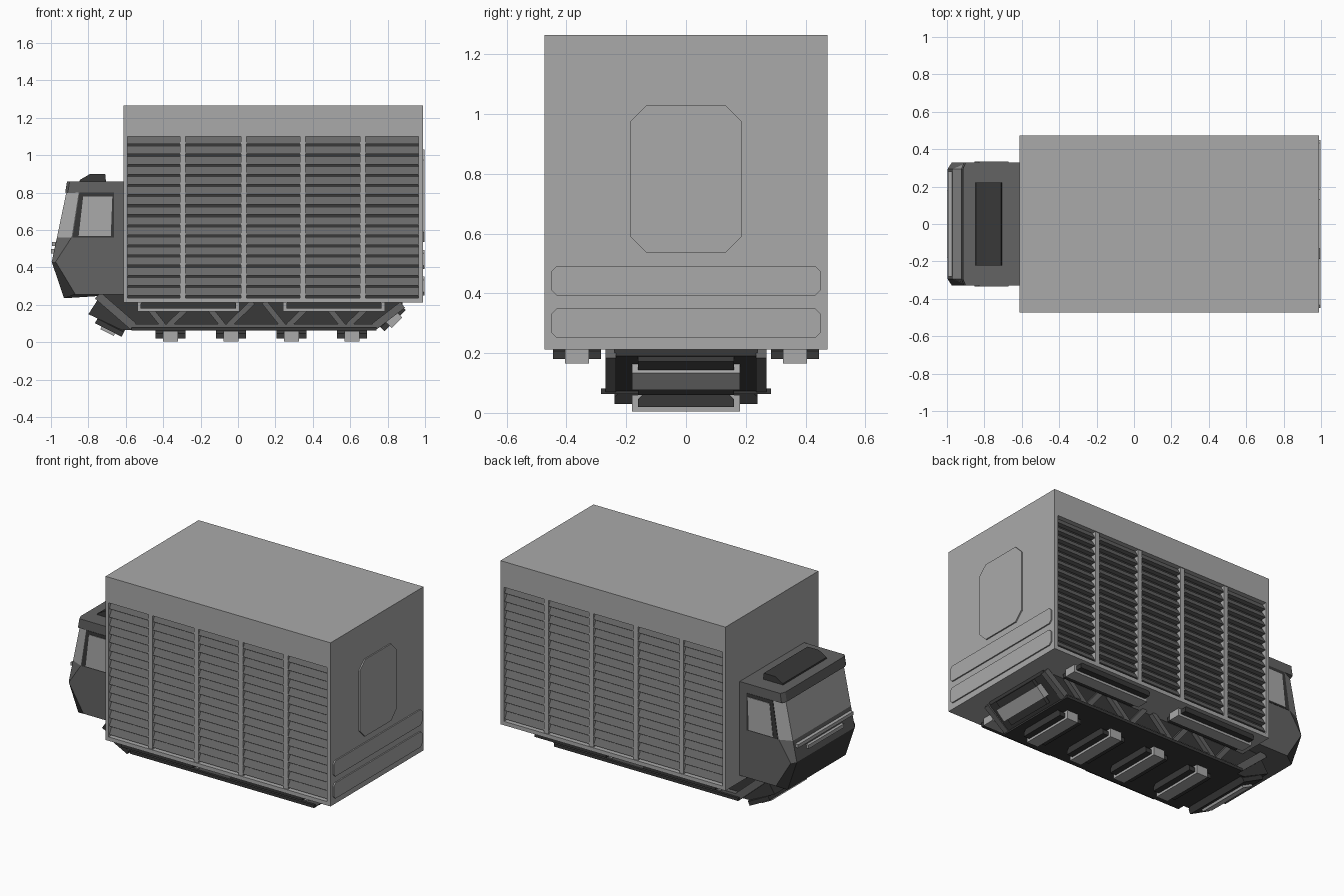
import bpy, bmesh, math
from mathutils import Matrix, Vector

if "Cube" in bpy.data.objects:
    bpy.data.objects.remove(bpy.data.objects["Cube"])


def material(name, v):
    m = bpy.data.materials.new(name)
    m.diffuse_color = (v, v, v, 1)
    m.use_nodes = True
    m.node_tree.nodes["Principled BSDF"].inputs["Base Color"].default_value = m.diffuse_color
    return m


LIGHT = material("light grey", 0.40)
MID = material("mid grey", 0.125)
DARK = material("dark grey", 0.04)
SLAT = material("slat grey", 0.14)


def finish(name, bm, mats):
    bmesh.ops.recalc_face_normals(bm, faces=bm.faces)
    me = bpy.data.meshes.new(name)
    bm.to_mesh(me)
    bm.free()
    for m in mats:
        me.materials.append(m)
    ob = bpy.data.objects.new(name, me)
    bpy.context.collection.objects.link(ob)
    return ob


def prism(name, pts, lo, hi, mat, axis="y", mtx=None):
    """Extrude a profile: xz points along y, or yz points along x."""
    bm = bmesh.new()

    def co(p, t):
        return (p[0], t, p[1]) if axis == "y" else (t, p[0], p[1])
    a = [bm.verts.new(co(p, lo)) for p in pts]
    b = [bm.verts.new(co(p, hi)) for p in pts]
    n = len(pts)
    bm.faces.new(a)
    bm.faces.new(b[::-1])
    for i in range(n):
        bm.faces.new((a[i], b[i], b[(i + 1) % n], a[(i + 1) % n]))
    if mtx:
        bm.transform(mtx)
    return finish(name, bm, [mat])


def box(name, x0, x1, y0, y1, z0, z1, mat, mtx=None):
    return prism(name, [(x0, z0), (x1, z0), (x1, z1), (x0, z1)], y0, y1, mat, "y", mtx)


def octagon(u0, u1, v0, v1, c):
    return [(u0 + c, v0), (u1 - c, v0), (u1, v0 + c), (u1, v1 - c),
            (u1 - c, v1), (u0 + c, v1), (u0, v1 - c), (u0, v0 + c)]


def strut(name, p, q, w, y0, y1, mat):
    p, q = Vector(p), Vector(q)
    d = (q - p).normalized() * w / 2
    n = Vector((-d.y, d.x))
    prism(name, [p - n, q - n, q + n, p + n], y0, y1, mat)


# cargo container: core, roof band, sill and corner posts around the louvres
Y = 0.473
box("container_core", -0.60, 0.98, -0.435, 0.435, 0.22, 1.25, DARK)
box("container_roof", -0.612, 0.99, -Y, Y, 1.10, 1.265, LIGHT)
box("container_floor", -0.612, 0.99, -Y, Y, 0.212, 0.237, LIGHT)
box("container_front_wall", -0.612, -0.59, -Y, Y, 0.237, 1.10, LIGHT)
box("container_rear_wall", 0.965, 0.99, -Y, Y, 0.237, 1.10, LIGHT)

# louvred sides
rows = 16
step = (1.10 - 0.237) / rows
for s in (-1, 1):
    for i, x in enumerate((-0.295, 0.03, 0.347, 0.667)):
        box(f"side_post_{i}", x - 0.015, x + 0.015, s * 0.43, s * 0.468, 0.237, 1.10, LIGHT)
    for i in range(rows):
        z = 0.237 + i * step
        prism(f"louvre_slat_{i}",
              [(s * 0.466, z + 0.013), (s * 0.443, z + step - 0.001),
               (s * 0.434, z + step - 0.001), (s * 0.434, z + 0.013)],
              -0.59, 0.965, SLAT, "x")

# rear door and rear rub plates
prism("rear_door", octagon(-0.187, 0.187, 0.535, 1.03, 0.055), 0.985, 0.998, LIGHT, "x")
for z in (0.25, 0.392):
    prism("rear_plate", octagon(-0.45, 0.45, z, z + 0.1, 0.018), 0.985, 0.998, LIGHT, "x")

# cab: stacked outlines (height, front x, corner x), front corners cut off
bm = bmesh.new()
rings = []
for z, xf, xc in ((0.86, -0.914, -0.90), (0.80, -0.924, -0.91), (0.80, -0.918, -0.852),
                  (0.56, -0.968, -0.89), (0.43, -0.996, -0.975), (0.235, -0.93, -0.87)):
    zb = 0.256 if z < 0.3 else z
    rings.append([bm.verts.new(c) for c in (
        (-0.605, -0.328, zb), (xc, -0.328, zb), (xf, -0.295, z),
        (xf, 0.295, z), (xc, 0.328, zb), (-0.605, 0.328, zb))])
bm.faces.new(rings[0])
bm.faces.new(rings[-1])
for r in range(len(rings) - 1):
    for i in range(6):
        j = (i + 1) % 6
        f = bm.faces.new((rings[r][i], rings[r][j], rings[r + 1][j], rings[r + 1][i]))
        if i in (1, 2, 3):          # windscreen band, then dark bumper
            f.material_index = {2: 1, 4: 2}.get(r, 0)
finish("cab", bm, [MID, LIGHT, DARK])

# side windows with dark frames
for s in (-1, 1):
    prism("window_frame", [(-0.848, 0.80), (-0.662, 0.80), (-0.662, 0.56), (-0.885, 0.56)],
          s * 0.32, s * 0.330, DARK)
    prism("side_window", [(-0.828, 0.778), (-0.672, 0.778), (-0.68, 0.568), (-0.852, 0.568)],
          s * 0.32, s * 0.333, LIGHT)

# nose light bars and roof pod
box("upper_nose_bar", -0.995, -0.95, -0.28, 0.28, 0.515, 0.537, LIGHT)
box("lower_nose_bar", -1.0, -0.95, -0.18, 0.18, 0.474, 0.498, LIGHT)
prism("roof_pod", [(-0.85, 0.85), (-0.845, 0.868), (-0.79, 0.90), (-0.71, 0.90), (-0.705, 0.85)],
      -0.223, 0.223, DARK)

# under-hull with belly plate
prism("hull", [(-0.73, 0.258), (-0.80, 0.15), (-0.62, 0.065), (0.73, 0.065),
               (0.88, 0.19), (0.88, 0.215), (-0.61, 0.22), (-0.61, 0.258)], -0.24, 0.24, DARK)
box("belly_plate", -0.57, 0.74, -0.285, 0.285, 0.063, 0.082, DARK)

# side trusses
for s in (-1, 1):
    y0, y1 = s * 0.235, s * 0.27
    strut("truss_bottom_rail", (-0.57, 0.088), (0.74, 0.088), 0.02, y0, y1, MID)
    strut("truss_front_beam", (-0.75, 0.25), (-0.56, 0.085), 0.045, y0, y1, MID)
    strut("truss_rear_beam", (0.73, 0.085), (0.88, 0.20), 0.04, y0, y1, MID)
    for i in range(4):
        x = -0.53 + i * 0.32
        strut(f"truss_brace_a_{i}", (x + 0.03, 0.215), (x + 0.13, 0.09), 0.03, y0, y1, MID)
        strut(f"truss_brace_b_{i}", (x + 0.16, 0.09), (x + 0.29, 0.215), 0.03, y0, y1, MID)


# hover pads: light emitter bar set in a wider dark housing, bottom at the local origin
def pad(name, mtx, bar, house):
    box(name + "_bar", -bar, bar, -0.04, 0.04, 0, 0.055, LIGHT, mtx)
    prism(name + "_housing",
          [(-house, 0.015), (house, 0.015), (house, 0.042), (house - 0.02, 0.06),
           (-house + 0.02, 0.06), (-house, 0.042)], -0.08, 0.08, DARK, "y", mtx)


ACROSS = Matrix.Rotation(math.pi / 2, 4, "Z")
for i in range(4):
    pad(f"belly_pad_{i}", Matrix.Translation((-0.36 + i * 0.323, 0, 0.005)) @ ACROSS, 0.18, 0.16)
for x in (-0.265, 0.513):
    for s in (-1, 1):
        pad("side_pad", Matrix.Translation((x, s * 0.365, 0.165)), 0.272, 0.255)
for name, x, z, deg, house in (("rear_pad", 0.85, 0.105, -45, 0.16),
                               ("front_pad", -0.70, 0.052, 27, 0.24)):
    m = Matrix.Translation((x, 0, z)) @ Matrix.Rotation(math.radians(deg), 4, "Y") @ ACROSS
    pad(name, m, 0.18, house)
